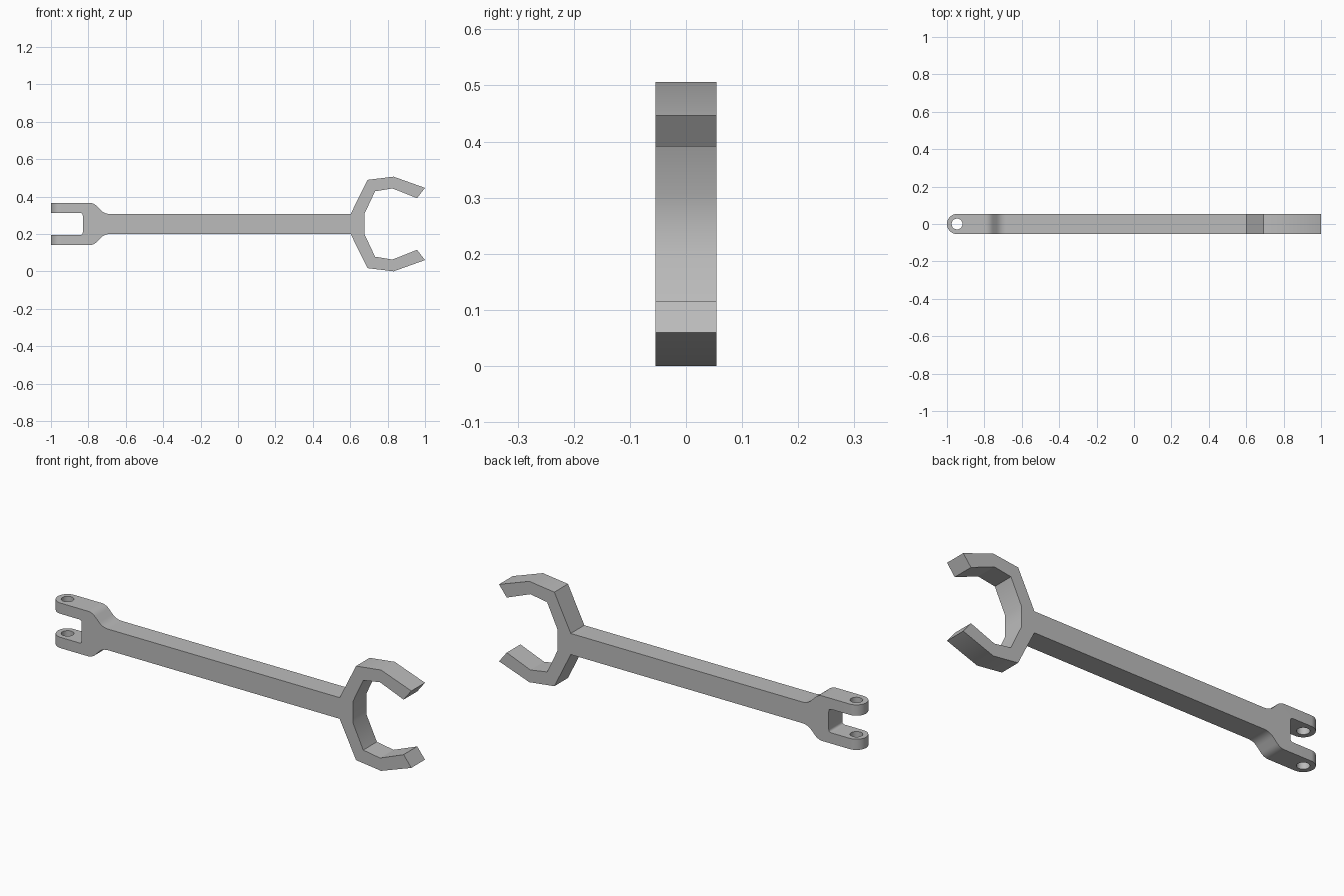
import bpy
import bmesh
import math
from mathutils import Vector

if "Cube" in bpy.data.objects:
    bpy.data.objects.remove(bpy.data.objects["Cube"], do_unlink=True)

MID = 0.253     # height of the wrench axis
HALF = 0.054    # half thickness
PIN_X = -1 + HALF

steel = bpy.data.materials.new("plain grey")
steel.use_nodes = True
GREY = (0.5, 0.5, 0.5, 1)
steel.diffuse_color = GREY
steel.node_tree.nodes["Principled BSDF"].inputs["Base Color"].default_value = GREY


def rounded(corners, steps=6):
    """Open path from (x, y, cut) corners; a cut above 0 rounds the corner."""
    path = []
    for i, (x, y, cut) in enumerate(corners):
        p = Vector((x, y))
        if not cut:
            path.append(p)
            continue
        a = p + (Vector(corners[i - 1][:2]) - p).normalized() * cut
        b = p + (Vector(corners[i + 1][:2]) - p).normalized() * cut
        for k in range(steps + 1):
            t = k / steps
            path.append(a * (1 - t) ** 2 + p * 2 * t * (1 - t) + b * t * t)
    return path


def prism(name, points, move):
    """Closed prism between the two given ends of an outline."""
    bm = bmesh.new()
    face = bm.faces.new([bm.verts.new(p) for p in points])
    out = bmesh.ops.extrude_face_region(bm, geom=[face])
    top = [v for v in out["geom"] if isinstance(v, bmesh.types.BMVert)]
    bmesh.ops.translate(bm, verts=top, vec=move)
    bmesh.ops.recalc_face_normals(bm, faces=bm.faces)
    mesh = bpy.data.meshes.new(name)
    bm.to_mesh(mesh)
    bm.free()
    mesh.materials.append(steel)
    obj = bpy.data.objects.new(name, mesh)
    bpy.context.collection.objects.link(obj)
    return obj


def cut(obj, cutter, operation):
    cutter.hide_render = True
    mod = obj.modifiers.new(cutter.name, 'BOOLEAN')
    mod.operation, mod.solver, mod.object = operation, 'EXACT', cutter
    bpy.ops.object.select_all(action='DESELECT')
    bpy.context.view_layer.objects.active = obj
    obj.select_set(True)
    bpy.ops.object.modifier_apply(modifier=mod.name)
    bpy.data.objects.remove(cutter, do_unlink=True)


# Upper half of the side profile: fork slot, shoulder, shaft, open jaw
half = rounded([
    (-0.83, 0, 0), (-0.83, 0.059, 0.015), (-1.1, 0.059, 0),
    (-1.1, 0.113, 0), (-0.772, 0.113, 0.025), (-0.713, 0.053, 0.03),
    (0.602, 0.053, 0), (0.693, 0.236, 0), (0.832, 0.253, 0),
    (1.0, 0.193, 0), (0.957, 0.138, 0), (0.826, 0.190, 0),
    (0.733, 0.175, 0), (0.675, 0.052, 0)])[1:]
outline = half + [Vector((p.x, -p.y)) for p in reversed(half)]
wrench = prism("wrench_body", [(p.x, -0.1, MID + p.y) for p in outline], (0, 0.2, 0))

# Plan outline: round fork ends and true thickness
arc = [math.pi * (0.5 + k / 24) for k in range(25)]
plan = [(PIN_X + HALF * math.cos(a), HALF * math.sin(a), -0.2) for a in arc]
plan += [(1.2, -HALF, -0.2), (1.2, HALF, -0.2)]
cut(wrench, prism("plan_cutter", plan, (0, 0, 1)), 'INTERSECT')

# Pin hole through both fork arms
ring = [2 * math.pi * k / 32 for k in range(32)]
hole = [(PIN_X + 0.029 * math.cos(a), 0.029 * math.sin(a), -0.2) for a in ring]
cut(wrench, prism("pin_hole_cutter", hole, (0, 0, 1)), 'DIFFERENCE')

bpy.ops.object.shade_smooth_by_angle(angle=math.radians(30))
